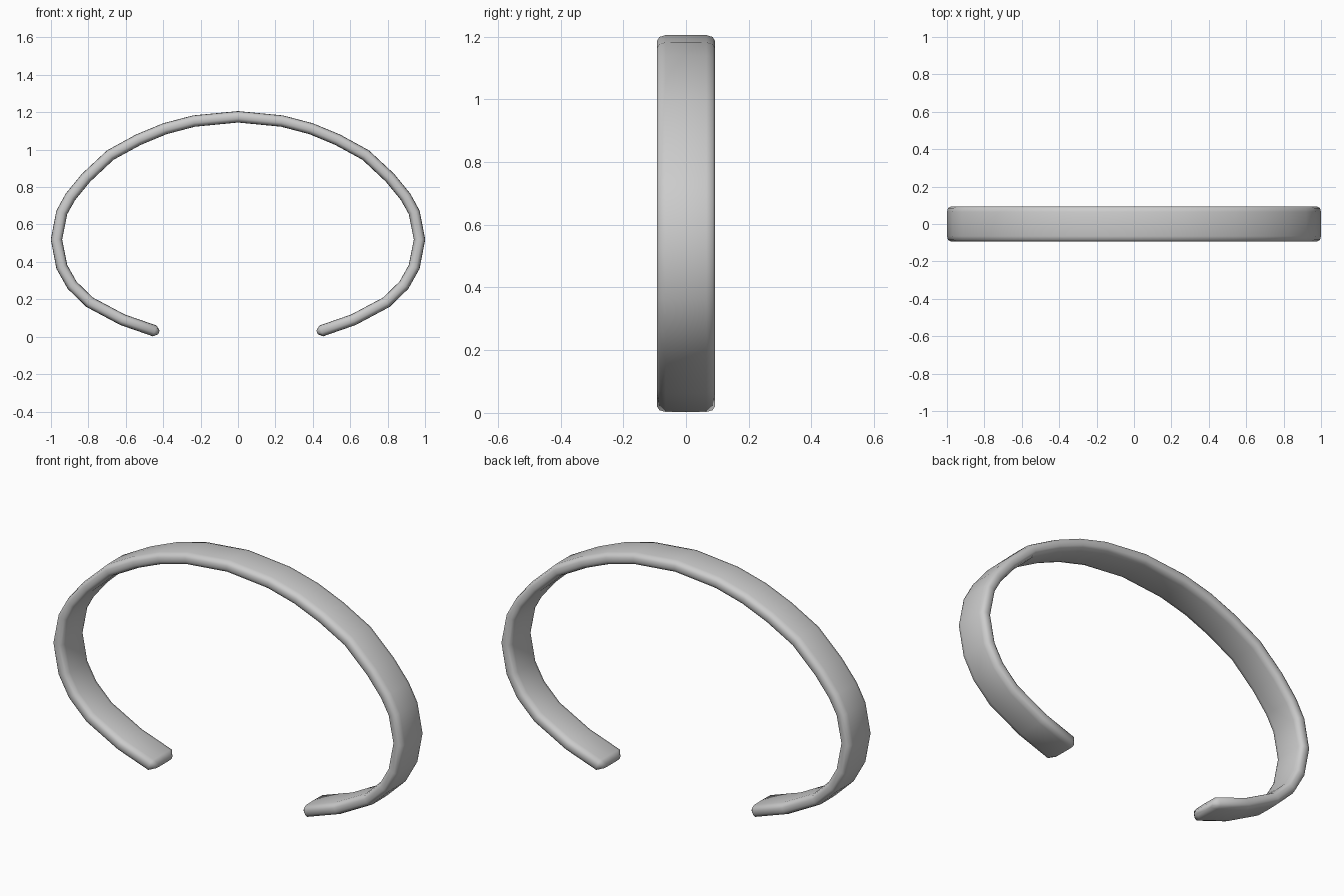
import bpy, bmesh
from mathutils import Vector

if "Cube" in bpy.data.objects:
    bpy.data.objects.remove(bpy.data.objects["Cube"])

# Outer edge of the right half, from crown to open end (x, z)
half = [(0, 1.205), (.24, 1.182), (.40, 1.14), (.545, 1.08), (.70, .995), (.834, .87),
        (.92, .765), (.97, .674), (1.0, .52), (.97, .364), (.91, .257),
        (.81, .16), (.63, .064), (.455, .003)]
path = [Vector((-x, 0, z)) for x, z in half[:0:-1]] + [Vector((x, 0, z)) for x, z in half]

# Flat band cross-section with rounded edges (across width, through thickness)
T = .06
section = [(-.093, .019), (-.085, .006), (-.065, 0), (0, -.001), (.065, 0), (.085, .006),
           (.093, .019), (.093, .040), (.085, .053), (.065, .059), (0, T), (-.065, .059),
           (-.085, .053), (-.093, .040)]

bm = bmesh.new()


def ring(p, inward, width=1.0, thick=1.0):
    return [bm.verts.new(p + inward * (T / 2 + (t - T / 2) * thick) + Vector((0, y * width, 0)))
            for y, t in section]


def frame(i):
    a, b = path[max(i - 1, 0)], path[min(i + 1, len(path) - 1)]
    tan = (b - a).normalized()
    return tan, Vector((tan.z, 0, -tan.x))


# Sweep the section along the path, with a tapered tip at each end
last = len(path) - 1
t0, n0 = frame(0)
t1, n1 = frame(last)
rings = [ring(path[0] - t0 * .024, n0, .72, .35)]
rings += [ring(p, frame(i)[1]) for i, p in enumerate(path)]
rings.append(ring(path[last] + t1 * .024, n1, .72, .35))
n = len(section)
for a, b in zip(rings, rings[1:]):
    for j in range(n):
        k = (j + 1) % n
        bm.faces.new((a[j], a[k], b[k], b[j]))
bm.faces.new(rings[0])
bm.faces.new(rings[-1][::-1])
bmesh.ops.recalc_face_normals(bm, faces=bm.faces[:])

mesh = bpy.data.meshes.new("cuff_band")
bm.to_mesh(mesh)
bm.free()
band = bpy.data.objects.new("cuff_band", mesh)
bpy.context.collection.objects.link(band)

# Smooth shading
bpy.context.view_layer.objects.active = band
band.select_set(True)
bpy.ops.object.shade_smooth_by_angle(angle=.9)
